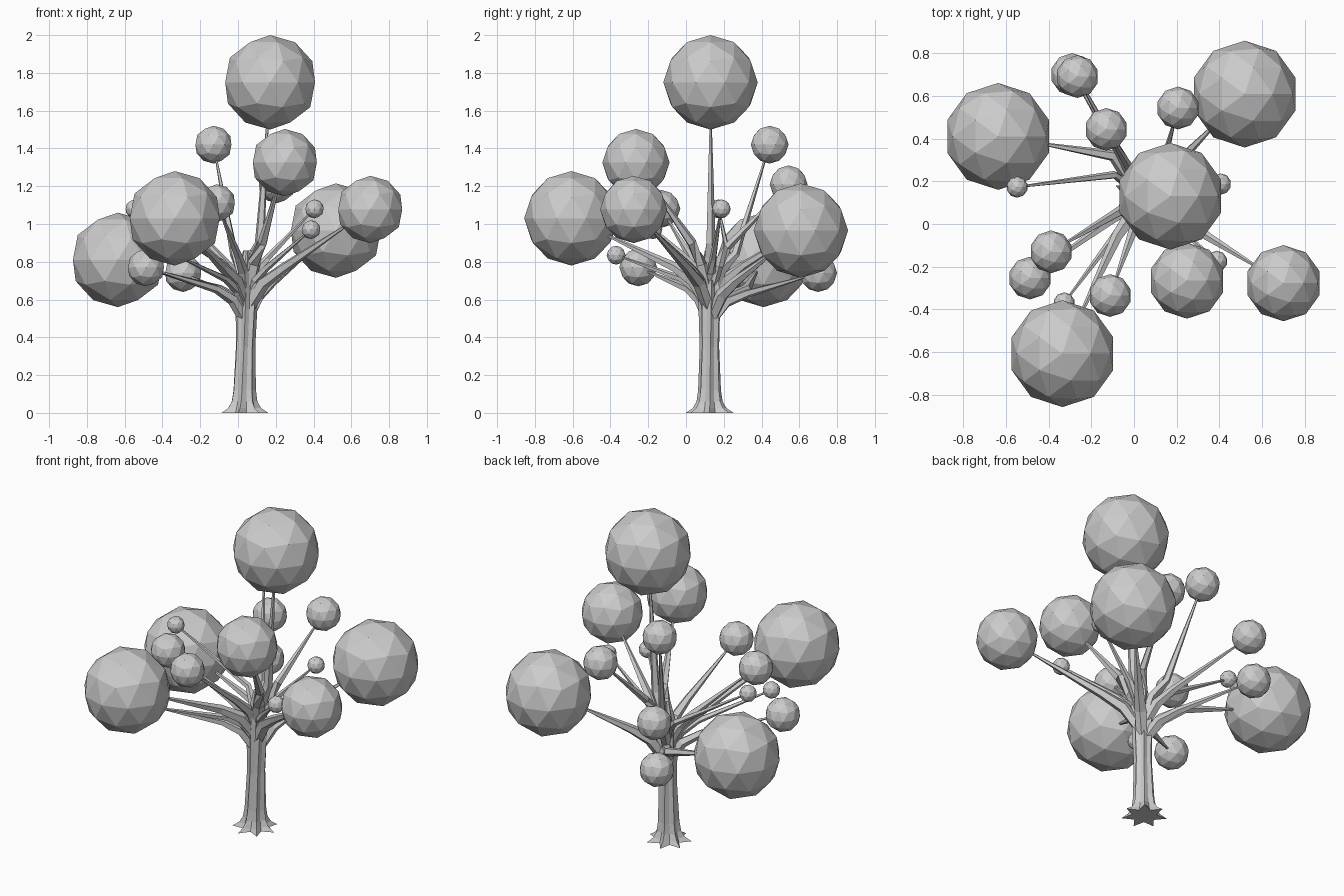
import bpy, bmesh, math
from mathutils import Vector

if "Cube" in bpy.data.objects:
    bpy.data.objects.remove(bpy.data.objects["Cube"])


def loft(name, rings):
    """Skin a closed, flat-faced tube through equal-length rings of points."""
    bm = bmesh.new()
    rows = [[bm.verts.new(p) for p in ring] for ring in rings]
    n = len(rows[0])
    for a, b in zip(rows, rows[1:]):
        for i in range(n):
            j = (i + 1) % n
            bm.faces.new((a[i], a[j], b[j], b[i]))
    bm.faces.new(rows[0][::-1])
    bm.faces.new(rows[-1])
    bmesh.ops.recalc_face_normals(bm, faces=bm.faces)
    mesh = bpy.data.meshes.new(name)
    bm.to_mesh(mesh)
    bm.free()
    ob = bpy.data.objects.new(name, mesh)
    bpy.context.collection.objects.link(ob)
    return ob


def branch(name, pts, radii, sides=5):
    """Tapered limb along a bent path."""
    rings = []
    for i, p in enumerate(pts):
        d = (pts[min(i + 1, len(pts) - 1)] - pts[max(i - 1, 0)]).normalized()
        u = d.cross(Vector((0.31, 0.2, 1)) if abs(d.z) < 0.9 else Vector((1, 0, 0))).normalized()
        v = d.cross(u)
        rings.append([p + radii[i] * (u * math.cos(k * math.tau / sides) + v * math.sin(k * math.tau / sides))
                      for k in range(sides)])
    return loft(name, rings)


def axis(z):
    """Centre line of the slightly leaning trunk."""
    return Vector((0.03 + 0.025 * z, 0.125, z))


# Trunk: ridged, flaring to seven pointed roots
ROOTS = 7
trunk_rings = []
for z, ridge, groove in [(0, .13, .07), (.025, .092, .062), (.06, .071, .054), (.12, .062, .049),
                         (.35, .053, .043), (.55, .059, .046), (.66, .06, .044),
                         (.76, .046, .032), (.86, .025, .018)]:
    c = axis(z)
    ring = []
    for k in range(2 * ROOTS):
        a = math.pi * k / ROOTS + 0.25 * z
        r = groove if k % 2 else ridge
        ring.append(c + Vector((r * math.cos(a), r * math.sin(a), 0)))
    trunk_rings.append(ring)
loft("trunk", trunk_rings)

# Foliage balls: centre, radius, height where the limb leaves the trunk, optional bend point
BALLS = [
    ((.17, .13, 1.75), .25, .78, (.115, .13, .9)),
    ((-.636, .41, .81), .25, .58, (-.10, .32, .655)),
    ((.518, .608, .965), .25, .58, None),
    ((-.335, -.607, 1.03), .25, .66, (-.08, -.06, .77)),
    ((.248, -.265, 1.325), .178, .72, (.13, .03, .9)),
    ((.70, -.277, 1.077), .178, .64, None),
    ((.206, .543, 1.21), .1, .72, (.12, .22, .88)),
    ((-.13, .443, 1.42), .1, .70, (-.02, .26, .84)),
    ((-.265, .69, 1.02), .1, .66, None),
    ((-.29, .70, .74), .1, .57, (-.06, .32, .63)),
    ((-.487, -.253, .77), .1, .57, None),
    ((-.388, -.13, 1.08), .1, .66, None),
    ((-.112, -.335, 1.11), .1, .70, (0, -.02, .83)),
    ((-.547, .173, 1.08), .05, .68, (-.09, .23, .8)),
    ((.405, .187, 1.08), .05, .70, None),
    ((.387, -.175, .97), .05, .66, None),
    ((-.327, -.37, .835), .05, .62, None),
]

for n, (centre, r, h, bend) in enumerate(BALLS, 1):
    bpy.ops.mesh.primitive_ico_sphere_add(subdivisions=2, radius=r, location=centre)
    bpy.context.object.name = f"foliage_ball_{n:02d}"

    # Limb: rises in the trunk, bends outward, then thins to a spike in the ball
    end = Vector(centre)
    start = axis(h)
    if bend is None:
        bend = start.lerp(end, 0.3)
        bend.z = h + 0.05 + 0.18 * (end.z - h)
    bend = Vector(bend)
    shoulder = start.lerp(bend, 0.45)
    shoulder.z -= 0.01
    t = 1.0 if r > .15 else 0.85 if r > .07 else 0.7
    tip = end - (end - bend).normalized() * r * 0.8
    branch(f"limb_{n:02d}", [start - Vector((0, 0, .1)), shoulder, bend, tip],
           [.032 * t, .036 * t, .027 * t, .006])
